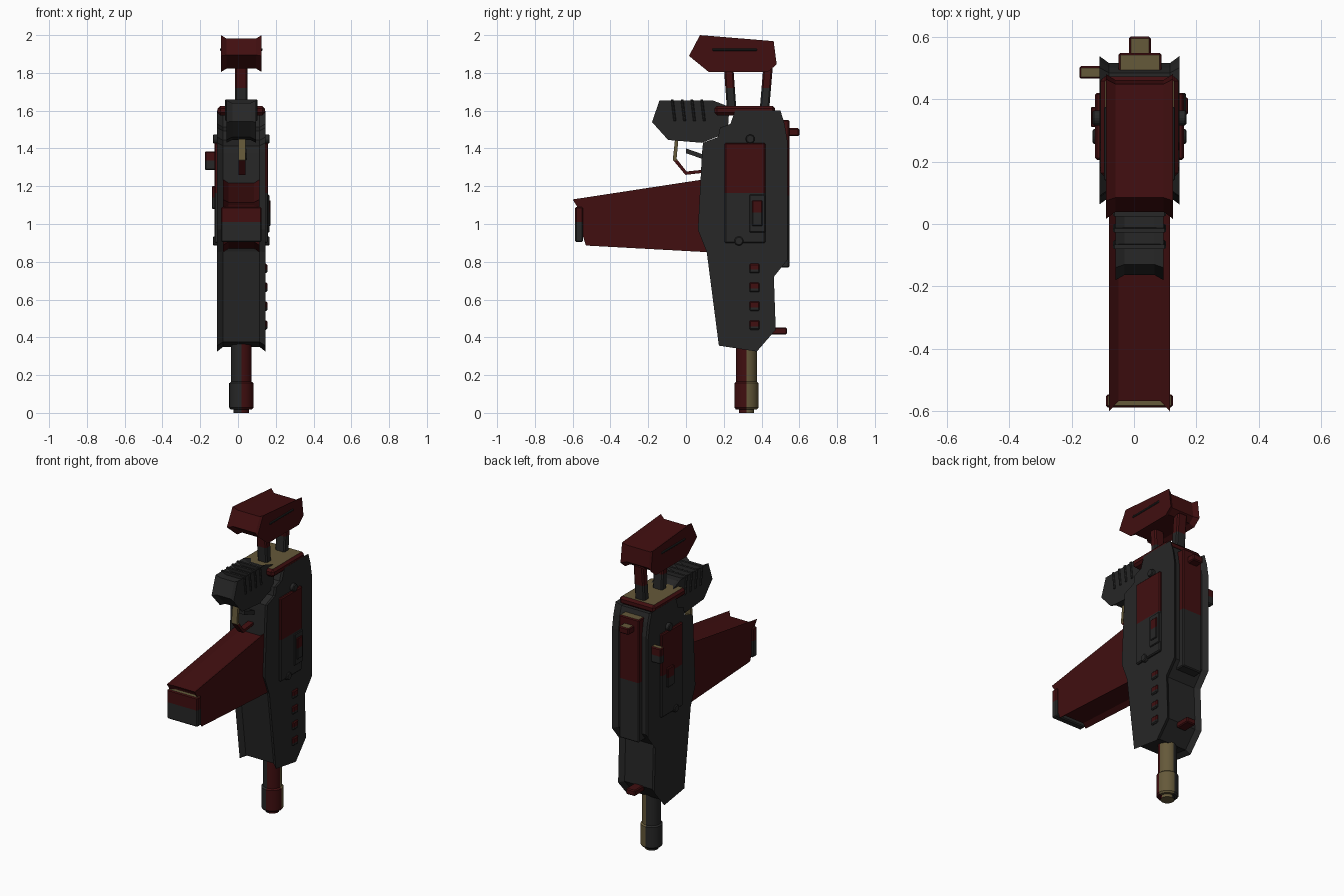
import bpy, bmesh, math
from mathutils import Vector

if "Cube" in bpy.data.objects:
    bpy.data.objects.remove(bpy.data.objects["Cube"])

CX = 0.0175  # symmetry plane of the body


def material(name, rgb):
    m = bpy.data.materials.new(name)
    m.diffuse_color = (*rgb, 1)
    m.use_nodes = True
    m.node_tree.nodes["Principled BSDF"].inputs["Base Color"].default_value = m.diffuse_color
    return m


MATS = [material("charcoal", (0.020, 0.020, 0.020)),
        material("dark red", (0.052, 0.0045, 0.005)),
        material("tan", (0.13, 0.10, 0.042))]
GRAY, RED, TAN = 0, 1, 2


def finish(name, bm, mat=GRAY, cuts=(), rule=None):
    """cuts: z heights to slice at; rule(center, normal) -> material index."""
    for z in cuts:
        bmesh.ops.bisect_plane(bm, geom=bm.verts[:] + bm.edges[:] + bm.faces[:],
                               plane_co=(0, 0, z), plane_no=(0, 0, 1))
    bmesh.ops.recalc_face_normals(bm, faces=bm.faces[:])
    bm.normal_update()
    for f in bm.faces:
        f.material_index = rule(f.calc_center_median(), f.normal) if rule else mat
    me = bpy.data.meshes.new(name)
    bm.to_mesh(me)
    bm.free()
    for m in MATS:
        me.materials.append(m)
    ob = bpy.data.objects.new(name, me)
    bpy.context.collection.objects.link(ob)
    return ob


def inset(pts, d):
    """Mitred inward offset of a (y, z) outline."""
    n = len(pts)
    p = [Vector(q) for q in pts]
    area = sum(p[i].x * p[(i + 1) % n].y - p[(i + 1) % n].x * p[i].y for i in range(n))
    s = 1 if area > 0 else -1
    out = []
    for i in range(n):
        a = (p[i] - p[i - 1]).normalized()
        b = (p[(i + 1) % n] - p[i]).normalized()
        na, nb = Vector((-a.y, a.x)) * s, Vector((-b.y, b.x)) * s
        out.append(p[i] + (na + nb) * (d / max(0.3, 1 + na.dot(nb))))
    return out


def loft(name, pts, layers, **kw):
    """Side outline stacked along x as (x, inset) layers."""
    bm = bmesh.new()
    rings = [[bm.verts.new((x, q[0], q[1])) for q in inset(pts, d)] for x, d in layers]
    n = len(pts)
    for a, b in zip(rings, rings[1:]):
        for i in range(n):
            j = (i + 1) % n
            bm.faces.new((a[i], a[j], b[j], b[i]))
    bm.faces.new(rings[0])
    bm.faces.new(rings[-1])
    return finish(name, bm, **kw)


def shell(name, pts, w, rim, **kw):
    """Slab whose side plates stand proud of the middle as a sharp rim."""
    return loft(name, pts, [(CX - w, 0), (CX - w + 0.03, rim),
                            (CX + w - 0.03, rim), (CX + w, 0)], **kw)


def box(name, x, y, z, bevel=0.006, **kw):
    bm = bmesh.new()
    bmesh.ops.create_cube(bm, size=1)
    for v in bm.verts:
        v.co = [(r[0] + r[1]) / 2 + c * (r[1] - r[0]) for c, r in zip(v.co, (x, y, z))]
    if bevel:
        bmesh.ops.bevel(bm, geom=bm.edges[:], offset=bevel, segments=1, affect='EDGES')
    return finish(name, bm, **kw)


def red_above(h, top=RED):
    return dict(cuts=[h], rule=lambda c, n: top if n.z > 0.9 else (RED if c.z > h else GRAY))


# main body
shell("body", [(.26, 1.60), (.50, 1.60), (.522, 1.53), (.537, 1.44), (.537, .81),
               (.465, .72), (.475, .44), (.375, .325), (.174, .356), (.11, .85),
               (.063, .97), (.085, 1.38), (.09, 1.43), (.17, 1.46), (.18, 1.51),
               (.235, 1.53)], 0.1275, 0.022)

# magazine-like fore block and its end cap
shell("magazine", [(.12, 1.24), (.13, .85), (-.53, .886), (-.55, .95), (-.575, 1.09),
                   (-.60, 1.13)], 0.0975, 0.02, mat=RED)
box("magazine_cap", (CX - .107, CX + .107), (-.587, -.545), (.905, 1.09),
    **red_above(1.01, TAN))

# rear handle block with slanted ribs
shell("handle_block", [(-.18, 1.54), (-.14, 1.655), (.14, 1.655), (.23, 1.62), (.22, 1.48),
                       (.16, 1.46), (.085, 1.43), (-.095, 1.445)], 0.0775, 0.015)
for i in range(4):
    y = -.08 + i * .052
    loft(f"handle_rib_{i + 1}", [(y, 1.66), (y + .014, 1.66), (y + .028, 1.545), (y + .014, 1.545)],
         [(CX - .085, .004), (CX - .08, 0), (CX + .08, 0), (CX + .085, .004)])

# trigger guard and trigger
loft("trigger_guard", [(-.058, 1.45), (-.07, 1.34), (-.003, 1.26), (.10, 1.272),
                       (.10, 1.288), (.003, 1.278), (-.05, 1.345), (-.04, 1.45)],
     [(.002, 0), (.04, 0)], cuts=[1.335],
     rule=lambda c, n: TAN if c.z > 1.335 else RED)
loft("trigger", [(0, 1.40), (.10, 1.365), (.10, 1.34), (0, 1.375)], [(.005, 0), (.045, 0)])

# barrel and muzzle, turned about a vertical axis, coloured by quadrant
BY, SEG = .32, 24
bm = bmesh.new()
rings = [[bm.verts.new((CX + r * math.cos(2 * math.pi * i / SEG),
                        BY + r * math.sin(2 * math.pi * i / SEG), z)) for i in range(SEG)]
         for r, z in [(.055, .42), (.055, .165), (.064, .157), (.064, .028),
                      (.056, .018), (.04, .018), (.04, 0)]]
for a, b in zip(rings, rings[1:]):
    for i in range(SEG):
        j = (i + 1) % SEG
        bm.faces.new((a[i], a[j], b[j], b[i]))
bm.faces.new(rings[0])
bm.faces.new(rings[-1])
barrel = finish("barrel", bm, rule=lambda c, n: GRAY if c.x < CX - .001 else (TAN if c.y > BY - .001 else RED))
bpy.context.view_layer.objects.active = barrel
barrel.select_set(True)
bpy.ops.object.shade_smooth_by_angle(angle=math.radians(30))
barrel.select_set(False)

# scope with side slits, its posts and the rail beneath
shell("scope", [(.016, 1.89), (.074, 2.0), (.464, 1.968), (.48, 1.845), (.433, 1.805),
                (.12, 1.805)], 0.1075, 0.018, mat=RED)
box("scope_slit", (CX - .113, CX + .113), (.14, .375), (1.917, 1.93), bevel=.003)
for name, yt, yb in (("front_post", .20, .217), ("rear_post", .41, .39)):
    loft(name, [(yt, 1.84), (yt + .05, 1.84), (yb + .05, 1.60), (yb, 1.60)],
         [(CX - .034, .008), (CX - .026, 0), (CX + .026, 0), (CX + .034, .008)], **red_above(1.72))
box("rail", (CX - .125, CX + .125), (.15, .472), (1.575, 1.625), bevel=.014,
    rule=lambda c, n: TAN if n.z > .9 else RED)

# back plate with upper catch and lower lug
box("back_plate", (-.05, .088), (.48, .547), (.77, 1.55), **red_above(1.15, TAN))
box("back_catch", (-.016, .054), (.53, .60), (1.465, 1.507),
    rule=lambda c, n: TAN if n.z > .9 else RED)
box("lower_lug", (-.015, .05), (.44, .535), (.415, .452), mat=RED)

# side panels and round bolts on both sides
for side, s in (("right", 1), ("left", -1)):
    def span(a, b):
        return tuple(sorted((CX + s * a, CX + s * b)))
    box(f"{side}_panel", span(.11, .142), (.205, .42), (.90, 1.43), **red_above(1.165))
    for k, (y, z) in enumerate(((.34, 1.45), (.28, .91))):
        pts = [(y + .024 * math.cos(t * math.pi / 8), z + .024 * math.sin(t * math.pi / 8))
               for t in range(16)]
        loft(f"{side}_bolt_{k + 1}", pts, [(CX + s * .11, 0), (CX + s * .146, 0), (CX + s * .15, .005)])

# latch on the right panel
box("right_latch", (.14, .166), (.335, .42), (.955, 1.155), bevel=.004)
box("right_latch_button", (.14, .173), (.35, .405), (.99, 1.125), bevel=.004, **red_above(1.06))

# latch and cocking handle on the left
box("left_latch", (-.138, -.11), (.31, .375), (1.08, 1.2), bevel=.004, **red_above(1.14))
box("cocking_handle", (-.175, -.10), (.465, .505), (1.285, 1.385),
    cuts=[1.335], rule=lambda c, n: TAN if n.z > .9 else (RED if c.z > 1.335 else GRAY))

# vents down the right side
for i in range(4):
    z = .44 + i * .1
    box(f"vent_{i + 1}", (.13, .155), (.335, .39), (z, z + .05), **red_above(z + .018))
